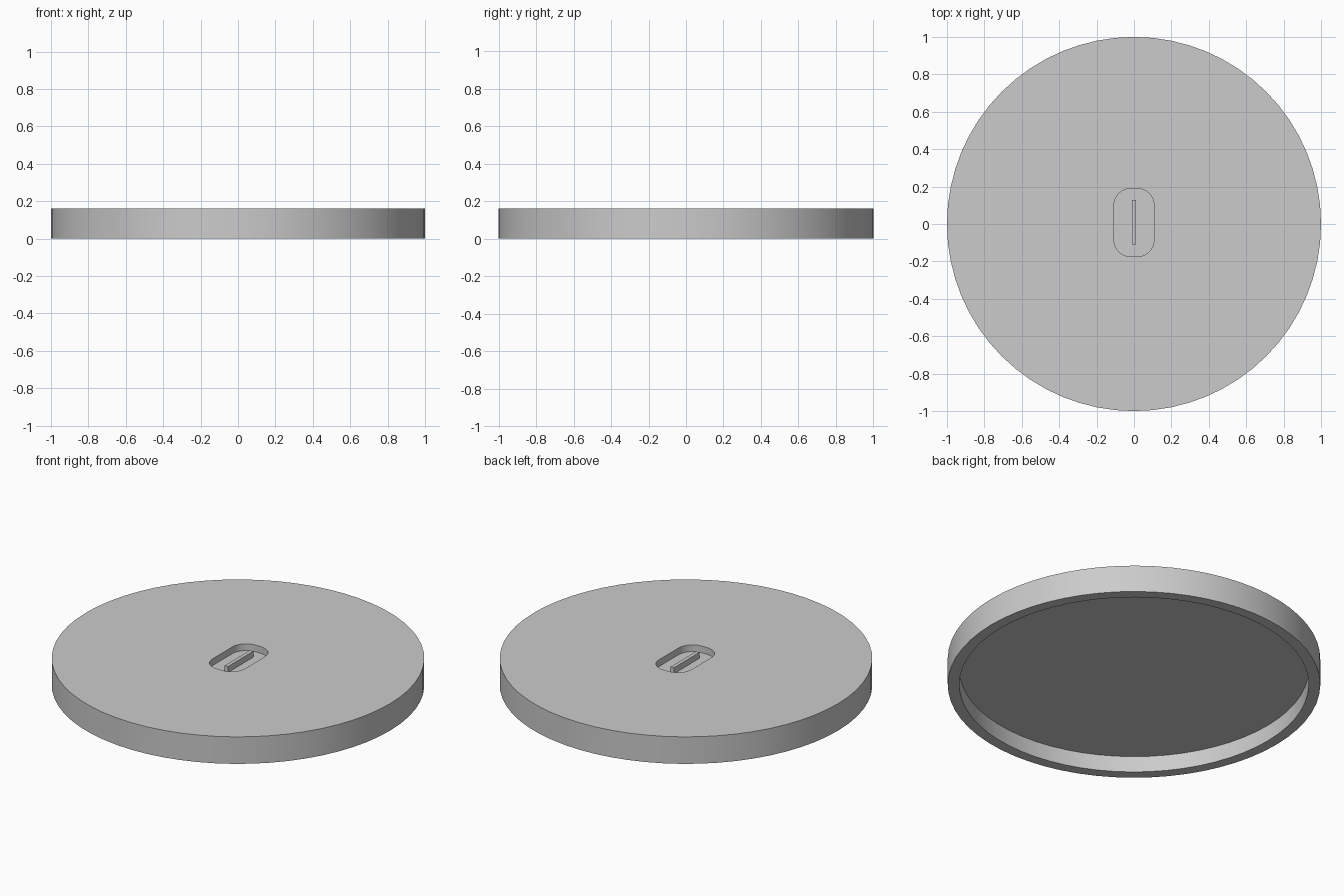
import bpy, bmesh, math

if "Cube" in bpy.data.objects:
    bpy.data.objects.remove(bpy.data.objects["Cube"])

H, CEIL = 0.16, 0.095            # lid height, underside ceiling height
FLOOR = 0.12                     # slot floor height
SEG = 64

grey = bpy.data.materials.new("plain grey")
grey.diffuse_color = (0.6, 0.6, 0.6, 1)
grey.use_nodes = True
grey.node_tree.nodes["Principled BSDF"].inputs["Base Color"].default_value = grey.diffuse_color


def ring(bm, pts, z):
    return [bm.verts.new((x, y, z)) for x, y in pts]


def bridge(bm, a, b):
    for i in range(len(a)):
        j = (i + 1) % len(a)
        bm.faces.new((a[i], a[j], b[j], b[i]))


def circle(r):
    return [(r * math.cos(2 * math.pi * i / SEG), r * math.sin(2 * math.pi * i / SEG))
            for i in range(SEG)]


def rounded_slot(w, y0, y1, r, n=8):
    pts = []
    for k, (cx, cy) in enumerate([(w - r, y1 - r), (r - w, y1 - r),
                                  (r - w, y0 + r), (w - r, y0 + r)]):
        for i in range(n + 1):
            a = math.pi / 2 * (k + i / n)
            pts.append((cx + r * math.cos(a), cy + r * math.sin(a)))
    return pts


def finish(bm, name):
    bmesh.ops.recalc_face_normals(bm, faces=bm.faces)
    me = bpy.data.meshes.new(name)
    bm.to_mesh(me)
    bm.free()
    me.materials.append(grey)
    ob = bpy.data.objects.new(name, me)
    bpy.context.collection.objects.link(ob)
    bpy.ops.object.select_all(action='DESELECT')
    ob.select_set(True)
    bpy.context.view_layer.objects.active = ob
    bpy.ops.object.shade_smooth_by_angle(angle=math.radians(30))


# lid: outer wall, hollow underside, and top with a sunken slot
bm = bmesh.new()
top, base = ring(bm, circle(1), H), ring(bm, circle(1), 0)
lip, ceiling = ring(bm, circle(0.938), 0), ring(bm, circle(0.938), CEIL)
for a, b in ((top, base), (base, lip), (lip, ceiling)):
    bridge(bm, a, b)
bm.faces.new(ceiling)
slot = rounded_slot(0.107, -0.175, 0.19, 0.09)
rim, floor = ring(bm, slot, H), ring(bm, slot, FLOOR)
bridge(bm, rim, floor)
bm.faces.new(floor)
# flat top surface between outer edge and slot
edges = [bm.edges.get((l[i - 1], l[i])) for l in (top, rim) for i in range(len(l))]
bmesh.ops.triangle_fill(bm, edges=edges, use_beauty=True, use_dissolve=False)
finish(bm, "lid")

# grip bar standing in the slot
bm = bmesh.new()
bar = [(-0.011, -0.11), (0.011, -0.11), (0.011, 0.128), (-0.011, 0.128)]
lo, hi = ring(bm, bar, FLOOR), ring(bm, bar, 0.155)
bridge(bm, lo, hi)
bm.faces.new(lo)
bm.faces.new(hi)
finish(bm, "grip_bar")
